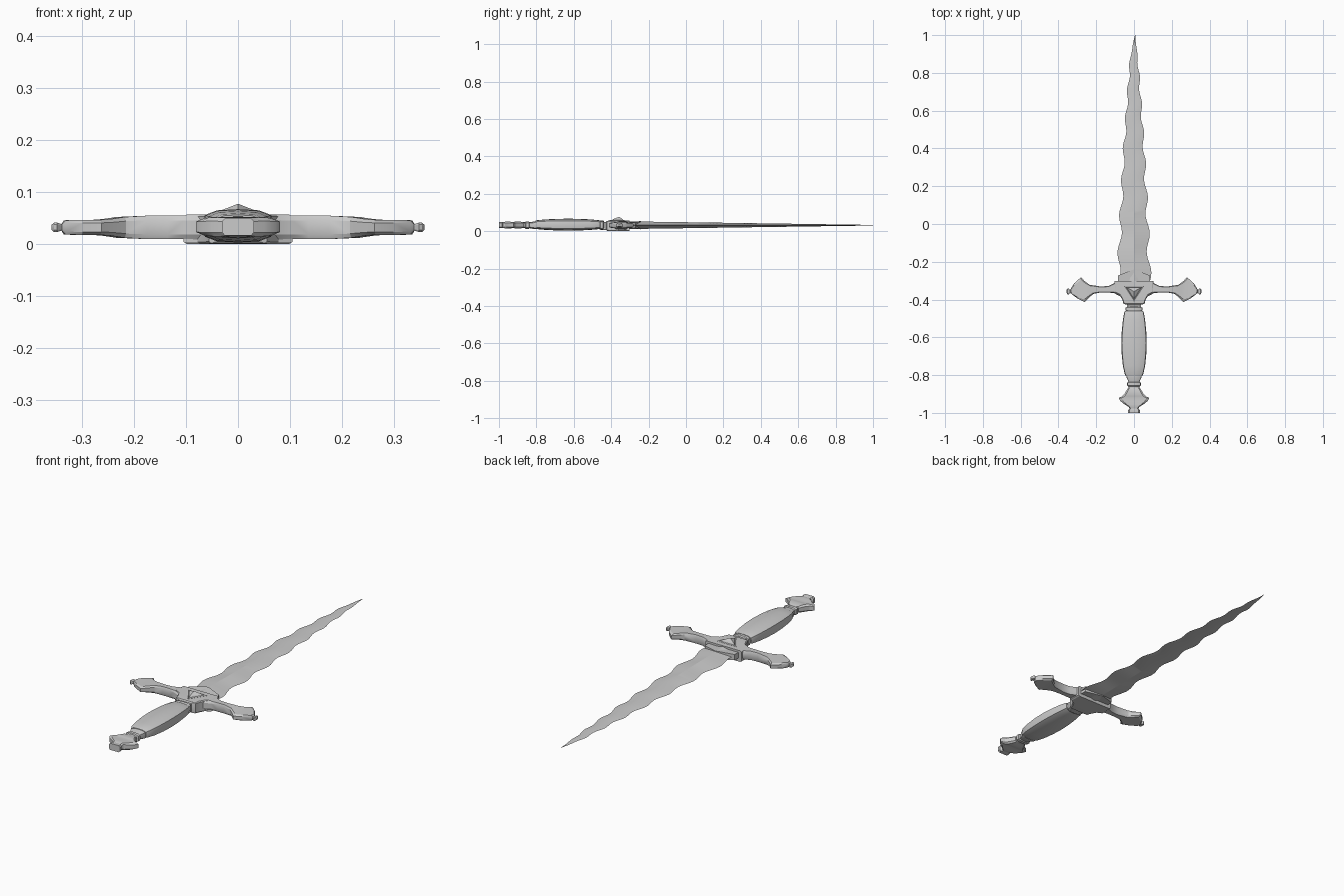
import bpy, bmesh, math

ZC = 0.032
ROUND = [(1, 0), (.95, .65), (.6, .93), (0, 1), (-.6, .93), (-.95, .65),
         (-1, 0), (-.95, -.65), (-.6, -.93), (0, -1), (.6, -.93), (.95, -.65)]
CHAMFER = [(1, .6), (.8, 1), (-.8, 1), (-1, .6), (-1, -.6), (-.8, -1), (.8, -1), (1, -.6)]
BLOCK = [(1, .85), (.93, 1), (-.93, 1), (-1, .85), (-1, -.85), (-.93, -1), (.93, -1), (1, -.85)]


def skin(name, rings, smooth=25):
    """Join equal-sized rings of points into a capped solid."""
    bm = bmesh.new()
    vs = [[bm.verts.new(p) for p in r] for r in rings]
    n = len(vs[0])
    for a, b in zip(vs, vs[1:]):
        for i in range(n):
            bm.faces.new((a[i], a[(i + 1) % n], b[(i + 1) % n], b[i]))
    bm.faces.new(vs[0])
    bm.faces.new(vs[-1])
    bmesh.ops.recalc_face_normals(bm, faces=bm.faces)
    me = bpy.data.meshes.new(name)
    bm.to_mesh(me)
    bm.free()
    ob = bpy.data.objects.new(name, me)
    bpy.context.collection.objects.link(ob)
    bpy.ops.object.select_all(action='DESELECT')
    ob.select_set(True)
    bpy.context.view_layer.objects.active = ob
    bpy.ops.object.shade_smooth_by_angle(angle=math.radians(smooth))
    return ob


def lengthwise(name, rows, profile, zc=ZC):
    """Rows of (y, half width, half height) along the dagger."""
    return skin(name, [[(w * t, y, zc + h * s) for t, s in profile] for y, w, h in rows])


# Wavy blade with a straight central ridge
widths = [(-.31, .083), (0, .072), (.4, .053), (.7, .033), (.88, .019), (1, .001)]


def half_width(y):
    for (a, wa), (b, wb) in zip(widths, widths[1:]):
        if y <= b:
            return wa + (wb - wa) * (y - a) / (b - a)
    return .001


rings = []
N = 72
phase = 0
for i in range(N + 1):
    y = -.31 + 1.31 * i / N
    u = i / N
    phase += 2 * math.pi * (1.31 / N) / (.22 - .1 * u)
    off = -.011 * (1 - .65 * u) * math.sin(phase - 3.7) * min(1, (1 - u) * 8)
    off += .006 * max(0, u - .93) / .07
    w = half_width(y)
    h = .019 * (1 - u) + .0015
    ridge = off * u ** 4
    rings.append([(off - w, y, ZC), (ridge, y, ZC + h), (off + w, y, ZC), (ridge, y, ZC - h)])
skin("blade", rings)

# Pointed collar where the blade enters the guard
collar = [(-.086, -.31), (.086, -.31), (.084, -.272), (0, -.24), (-.084, -.272)]
skin("blade_collar", [[(x, y, ZC + s * (.0225 - .008 * abs(x) / .086)) for x, y in collar]
                      for s in (-1, 1)])

# Guard centre block
lengthwise("guard_block", [(-.302, .102, .0285), (-.36, .105, .0285), (-.373, .078, .0285),
                           (-.40, .062, .0285), (-.422, .056, .027), (-.428, .036, .022),
                           (-.445, .034, .022)], BLOCK, .0285)

# Raised triangular stud on the top face
tri = [(-.055, -.328), (.055, -.328), (0, -.412)]
cx, cy = 0, -.357
skin("triangle_stud", [[(cx + (x - cx) * k, cy + (y - cy) * k, z) for x, y in tri]
                       for k, z in ((1, .05), (1, .058), (.85, .06), (.75, .057), (.62, .064), (.02, .077))])

# Guard arms: (upper x, y, lower x, y, half height), ending in a small knob
arm = [(.07, -.305, .07, -.385, .023), (.105, -.313, .105, -.366, .0225),
       (.135, -.328, .135, -.363, .0225), (.175, -.331, .175, -.362, .0225),
       (.235, -.322, .215, -.370, .020), (.262, -.302, .242, -.393, .016),
       (.281, -.282, .262, -.413, .0145), (.318, -.315, .298, -.395, .0145),
       (.335, -.344, .330, -.371, .0135), (.339, -.350, .338, -.364, .006),
       (.347, -.340, .347, -.374, .009), (.353, -.343, .353, -.371, .009),
       (.358, -.351, .358, -.363, .005)]
for side, label in ((1, "right"), (-1, "left")):
    skin("guard_arm_" + label,
         [[(side * ((ax + bx) + (ax - bx) * t) / 2, ((ay + by) + (ay - by) * t) / 2, ZC + h * s)
           for t, s in CHAMFER] for ax, ay, bx, by, h in arm])

# Neck ring between guard and grip
lengthwise("neck_ring", [(-.438, .036, .020), (-.443, .045, .025), (-.457, .045, .025),
                         (-.464, .038, .021)], ROUND)

# Swelling grip
lengthwise("grip", [(-.46, .048, .022), (-.468, .052, .024), (-.51, .059, .028),
                    (-.57, .065, .031), (-.63, .067, .032), (-.69, .065, .031),
                    (-.75, .059, .028), (-.795, .049, .024), (-.805, .043, .021)], ROUND, .035)

# Turned rings between grip and pommel
lengthwise("pommel_rings", [(-.80, .041, .021), (-.812, .040, .021), (-.828, .032, .017),
                            (-.836, .030, .016), (-.840, .036, .020), (-.856, .036, .020),
                            (-.860, .029, .016), (-.875, .029, .016)], ROUND)

# Fan-shaped pommel
lengthwise("pommel", [(-.868, .030, .014), (-.876, .037, .017), (-.895, .048, .0185),
                      (-.912, .062, .0185), (-.921, .081, .0165), (-.938, .072, .0175),
                      (-.955, .050, .0185), (-.968, .028, .0175), (-.978, .023, .015),
                      (-.985, .031, .017), (-1.0, .031, .017)], CHAMFER, .033)
